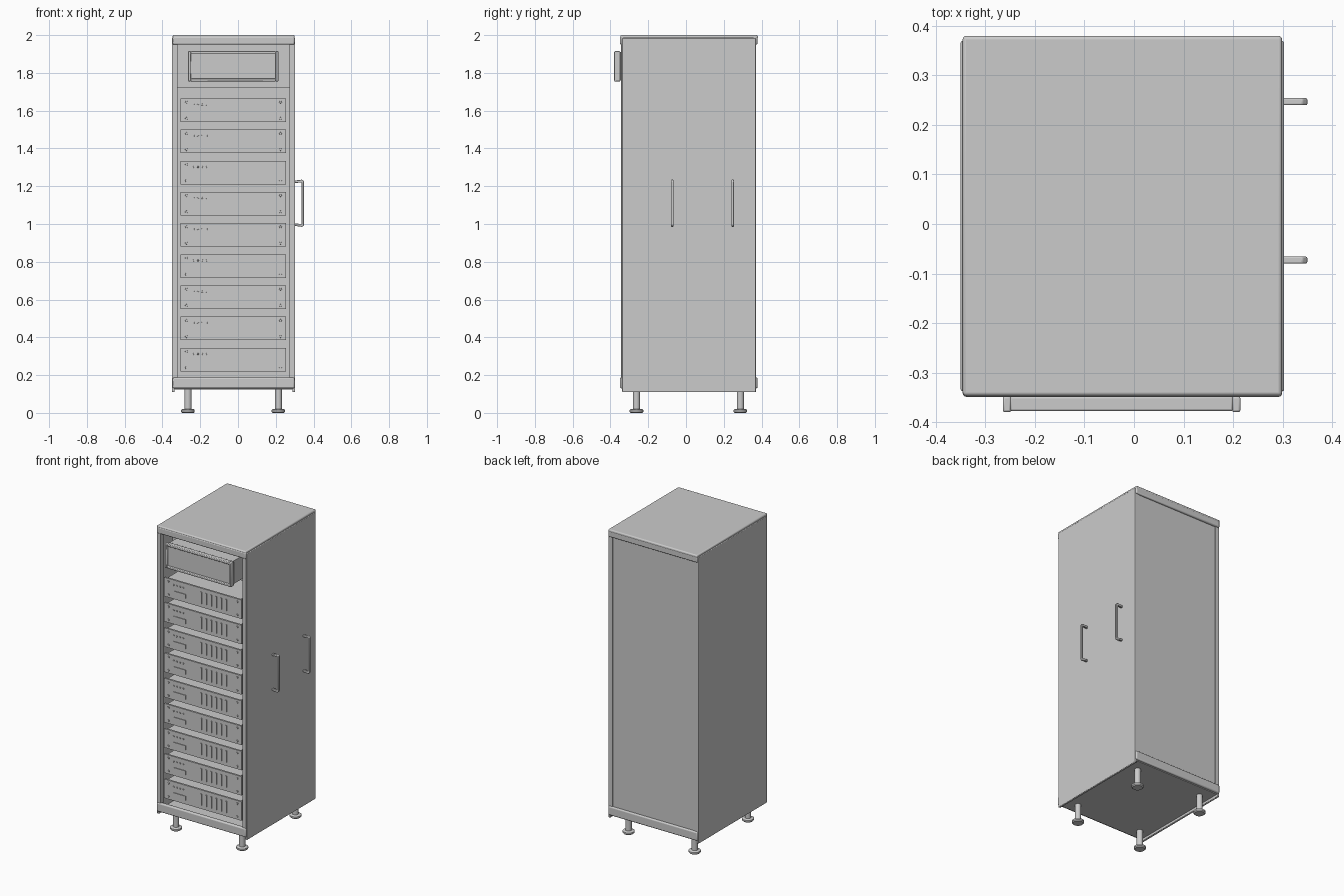
import bpy, bmesh, math
from mathutils import Matrix, Vector

if "Cube" in bpy.data.objects:
    bpy.data.objects.remove(bpy.data.objects["Cube"])


def material(name, v):
    m = bpy.data.materials.new(name)
    m.diffuse_color = (v, v, v, 1)
    m.use_nodes = True
    m.node_tree.nodes["Principled BSDF"].inputs["Base Color"].default_value = m.diffuse_color
    return m


GREY = material("cabinet grey", 0.6)


def box(bm, x0, x1, y0, y1, z0, z1):
    mat = Matrix.Translation(((x0 + x1) / 2, (y0 + y1) / 2, (z0 + z1) / 2))
    mat = mat @ Matrix.Diagonal((x1 - x0, y1 - y0, z1 - z0, 1))
    bmesh.ops.create_cube(bm, size=1, matrix=mat)


def cyl(bm, r0, r1, depth, centre, rot=Matrix(), seg=24):
    bmesh.ops.create_cone(bm, cap_ends=True, segments=seg, radius1=r0, radius2=r1,
                          depth=depth, matrix=Matrix.Translation(centre) @ rot)


def finish(bm, name, bevel=0.0, segs=3):
    me = bpy.data.meshes.new(name)
    bm.to_mesh(me)
    bm.free()
    ob = bpy.data.objects.new(name, me)
    bpy.context.collection.objects.link(ob)
    me.materials.append(GREY)
    if bevel:
        mod = ob.modifiers.new("bevel", "BEVEL")
        mod.width, mod.segments, mod.limit_method = bevel, segs, 'ANGLE'
    bpy.ops.object.select_all(action='DESELECT')
    ob.select_set(True)
    bpy.context.view_layer.objects.active = ob
    bpy.ops.object.shade_smooth_by_angle(angle=math.radians(35))
    return ob


def part(name, *dims, bevel=0.0):
    bm = bmesh.new()
    box(bm, *dims)
    return finish(bm, name, bevel)


# cabinet shell
part("left_panel", -0.35, -0.335, -0.338, 0.37, 0.11, 1.985, bevel=0.004)
part("right_panel", 0.288, 0.303, -0.338, 0.37, 0.11, 1.985, bevel=0.004)
part("back_panel", -0.335, 0.288, 0.352, 0.366, 0.125, 1.96)
part("base_plate", -0.335, 0.288, -0.335, 0.36, 0.125, 0.14)
part("top_cap", -0.346, 0.299, -0.347, 0.38, 1.982, 2.0, bevel=0.007)

# corner posts, front and back
for side, x0, x1 in (("left", -0.345, -0.32), ("right", 0.272, 0.298)):
    part(side + "_front_post", x0, x1, -0.343, -0.315, 0.13, 1.985)
    part(side + "_back_post", x0, x1, 0.345, 0.37, 0.13, 1.985)

# rails across the top and bottom, front and back
for end, y0, y1 in (("front", -0.349, -0.325), ("back", 0.35, 0.379)):
    part(end + "_bottom_rail", -0.346, 0.299, y0, y1, 0.13, 0.187, bevel=0.007)
    part(end + "_top_rail", -0.346, 0.299, y0, y1, 1.95, 1.992, bevel=0.007)

# rack units: faceplate, body, screws, drive slot, buttons and vents
FRONT = -0.328
turn = Matrix.Rotation(math.radians(90), 4, 'X')
for i in range(9):
    z = 0.22 + 0.165 * i
    bm = bmesh.new()
    box(bm, -0.305, 0.255, FRONT, FRONT + 0.012, z, z + 0.124)
    box(bm, -0.29, 0.24, FRONT + 0.01, 0.25, z + 0.004, z + 0.12)
    for x in (-0.273, 0.225):
        for dz in (0.019, 0.105):
            cyl(bm, 0.007, 0.006, 0.008, (x, FRONT - 0.002, z + dz), turn, 12)
    box(bm, -0.235, -0.147, FRONT - 0.004, FRONT + 0.004, z + 0.027, z + 0.054)
    for k in range(4):
        cyl(bm, 0.005, 0.004, 0.008, (-0.235 + 0.023 * k, FRONT - 0.002, z + 0.092), turn, 10)
    for k in range(6):
        x = -0.035 + 0.036 * k
        box(bm, x - 0.005, x + 0.005, FRONT - 0.005, FRONT + 0.004, z + 0.025, z + 0.1)
    finish(bm, "rack_unit_%d" % (i + 1))

# display unit: frame, recessed screen and body
bm = bmesh.new()
for x0, x1 in ((-0.265, -0.248), (0.198, 0.215)):
    box(bm, x0, x1, -0.38, -0.348, 1.755, 1.915)
for z0, z1 in ((1.755, 1.771), (1.899, 1.915)):
    box(bm, -0.25, 0.2, -0.378, -0.348, z0, z1)
finish(bm, "display_frame", 0.004, 2)
part("display_screen", -0.25, 0.2, -0.368, -0.35, 1.768, 1.902)
part("display_body", -0.255, 0.205, -0.352, -0.2, 1.76, 1.91)
part("display_mount", -0.335, 0.288, -0.2, -0.19, 1.72, 1.95)

# levelling feet
for fy, y in (("front", -0.262), ("back", 0.288)):
    for fx, x in (("left", -0.265), ("right", 0.214)):
        bm = bmesh.new()
        cyl(bm, 0.030, 0.036, 0.006, (x, y, 0.003))
        cyl(bm, 0.036, 0.036, 0.010, (x, y, 0.011))
        cyl(bm, 0.036, 0.028, 0.005, (x, y, 0.0185))
        cyl(bm, 0.019, 0.019, 0.11, (x, y, 0.075))
        finish(bm, "%s_%s_foot" % (fy, fx))

# side handles: a bar with two arms, rounded corners
for name, y in (("front", -0.073), ("back", 0.247)):
    bm = bmesh.new()
    outline = [(0.30, 0.99), (0.34, 0.985), (0.35, 0.995), (0.35, 1.225), (0.34, 1.235), (0.30, 1.23),
               (0.30, 1.217), (0.337, 1.22), (0.337, 1.0), (0.30, 1.003)]
    face = bm.faces.new([bm.verts.new((x, y - 0.007, z)) for x, z in outline])
    ext = bmesh.ops.extrude_face_region(bm, geom=[face])
    bmesh.ops.translate(bm, vec=Vector((0, 0.014, 0)),
                        verts=[v for v in ext["geom"] if isinstance(v, bmesh.types.BMVert)])
    bmesh.ops.recalc_face_normals(bm, faces=bm.faces)
    finish(bm, name + "_handle", 0.003, 2)
